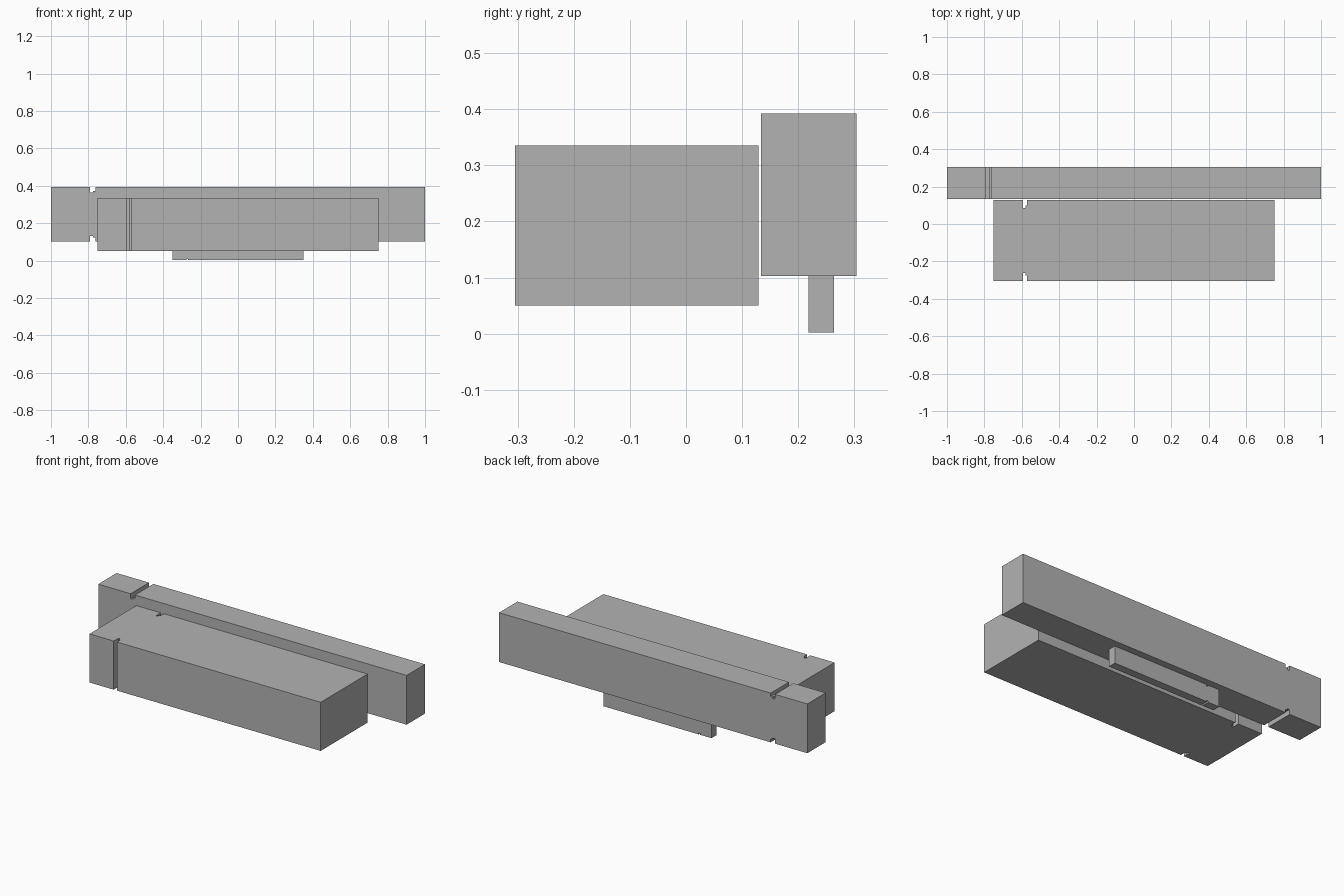
import bpy
import bmesh
from mathutils import Vector

cube = bpy.data.objects.get("Cube")
if cube:
    bpy.data.objects.remove(cube, do_unlink=True)

# One plain grey for every part
grey = bpy.data.materials.new("plain grey")
grey.use_nodes = True
colour = (0.45, 0.45, 0.45, 1)
grey.diffuse_color = colour
grey.node_tree.nodes["Principled BSDF"].inputs["Base Color"].default_value = colour

# Stepped notch near one end: (fraction along length, depth fraction)
NOTCH = [(0.105, 0), (0.105, 0.1), (0.1125, 0.1), (0.1125, 0.07),
         (0.119, 0.07), (0.119, 0)]


def notched_bar(name, low, high, notch_axis):
    """Bar along x with a stepped notch in both faces across notch_axis."""
    low, high = Vector(low), Vector(high)
    size = high - low
    thick_axis = 3 - notch_axis
    lower = [(0, 0)] + NOTCH + [(1, 0)]
    profile = lower + [(u, 1 - v) for u, v in reversed(lower)]

    bm = bmesh.new()
    verts = []
    for u, v in profile:
        p = low.copy()
        p.x += u * size.x
        p[notch_axis] += v * size[notch_axis]
        verts.append(bm.verts.new(p))
    face = bm.faces.new(verts)
    extruded = bmesh.ops.extrude_face_region(bm, geom=[face])
    offset = Vector((0, 0, 0))
    offset[thick_axis] = size[thick_axis]
    top = [g for g in extruded["geom"] if isinstance(g, bmesh.types.BMVert)]
    bmesh.ops.translate(bm, verts=top, vec=offset)
    bmesh.ops.recalc_face_normals(bm, faces=bm.faces)

    mesh = bpy.data.meshes.new(name)
    bm.to_mesh(mesh)
    bm.free()
    mesh.materials.append(grey)
    obj = bpy.data.objects.new(name, mesh)
    bpy.context.collection.objects.link(obj)
    return obj


# Wide block in front, notched front and back
notched_bar("front_block", (-0.75, -0.305, 0.05), (0.75, 0.129, 0.335), 1)
# Long beam behind, notched above and below
notched_bar("rear_beam", (-1, 0.134, 0.103), (1, 0.304, 0.392), 2)
# Thin strip under the beam
notched_bar("lower_strip", (-0.35, 0.218, 0.002), (0.35, 0.264, 0.103), 2)
